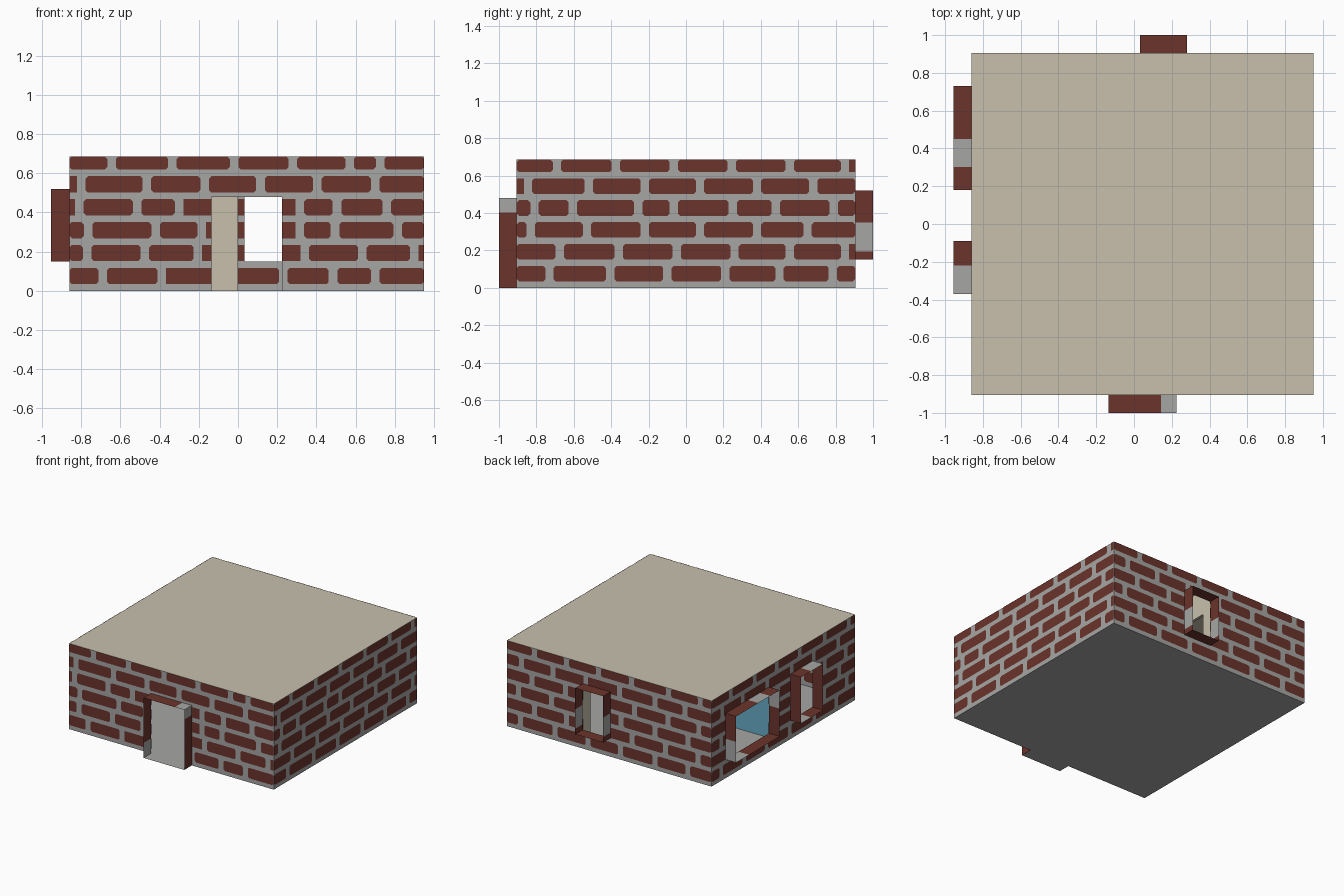
import bpy, random

if "Cube" in bpy.data.objects:
    bpy.data.objects.remove(bpy.data.objects["Cube"])

random.seed(4)
X0, X1, Y0, Y1, H = -0.86, 0.95, -0.905, 0.905, 0.685


def material(name, rgb):
    m = bpy.data.materials.new(name)
    m.diffuse_color = (*rgb, 1)
    m.use_nodes = True
    m.node_tree.nodes["Principled BSDF"].inputs["Base Color"].default_value = m.diffuse_color
    return m


RED, GREY, BEIGE, BLUE = 0, 1, 2, 3
MATS = [material("brick red", (0.147, 0.034, 0.025)),
        material("mortar grey", (0.38, 0.38, 0.375)),
        material("plaster beige", (0.578, 0.527, 0.423)),
        material("room blue", (0.14, 0.41, 0.58))]


def part(name, polys):
    """Object from a list of (corner points, colour)."""
    verts, faces = [], []
    for pts, _ in polys:
        faces.append(range(len(verts), len(verts) + len(pts)))
        verts += pts
    me = bpy.data.meshes.new(name)
    me.from_pydata(verts, [], [list(f) for f in faces])
    for m in MATS:
        me.materials.append(m)
    for p, (_, c) in zip(me.polygons, polys):
        p.material_index = c
    ob = bpy.data.objects.new(name, me)
    bpy.context.collection.objects.link(ob)
    return ob


def subtract(rect, hole):
    """Rectangle (u0, u1, z0, z1) minus a hole, as up to four rectangles."""
    a, b, c, d = rect
    e, f, g, h = max(a, hole[0]), min(b, hole[1]), max(c, hole[2]), min(d, hole[3])
    if e >= f or g >= h:
        return [rect]
    out = [(a, e, c, d), (f, b, c, d), (e, f, c, g), (e, f, h, d)]
    return [r for r in out if r[1] - r[0] > 1e-4 and r[3] - r[2] > 1e-4]


def cut_all(rect, holes):
    rects = [rect]
    for h in holes:
        rects = [p for r in rects for p in subtract(r, h)]
    return rects


def outline(r, ch=0.0):
    a, b, c, d = r
    if not ch:
        return [(a, c), (b, c), (b, d), (a, d)]
    return [(a + ch, c), (b - ch, c), (b, c + ch), (b, d - ch),
            (b - ch, d), (a + ch, d), (a, d - ch), (a, c + ch)]


def place(axis, w, pts):
    return [(u, w, z) if axis == 'y' else (w, u, z) for u, z in pts]


def joints(u0, u1):
    """Running bond with slightly uneven joints, six courses."""
    rows = []
    for i in range(6):
        u = u0 + (0.10 if i % 2 else 0.22)
        row = []
        while u < u1 - 0.04:
            row.append(u + random.uniform(-0.02, 0.02))
            u += 0.295
        rows.append(row)
    return rows


def brick_wall(name, axis, w, u0, u1, holes, rows):
    polys = [(place(axis, w, outline(r)), GREY)
             for r in cut_all((u0, u1, 0, H), holes)]
    for i, row in enumerate(rows):
        z0 = 0.034 + 0.117 * i
        z1 = min(z0 + 0.083, H)
        ends = [u0 - 0.022] + row + [u1 + 0.022]
        for a, b in zip(ends, ends[1:]):
            full = (a + 0.022, b - 0.022, z0, z1)
            pieces = cut_all(full, holes)
            for r in pieces:
                whole = r == full and full[1] - full[0] > 0.05
                pts = outline(r, 0.012 if whole else 0)
                for off in (0.002, -0.002):      # bricks show on both sides
                    polys.append((place(axis, w + off, pts), RED))
    return part(name, polys)


# openings as (u0, u1, z0, z1)
door = (-0.135, 0.225, 0.0, 0.48)
back_window = (0.033, 0.28, 0.15, 0.52)
big_window = (0.18, 0.73, 0.15, 0.52)
small_window = (-0.37, -0.09, 0.15, 0.52)

# joint positions of the front and right courses
front_rows = [[-0.69, -0.39, -0.09, 0.23, 0.485, 0.70],
              [-0.77, -0.475, -0.205, 0.34, 0.635, 0.90],
              [-0.765, -0.42, -0.185, 0.315, 0.495, 0.815],
              [-0.81, -0.515, -0.30, 0.315, 0.505, 0.76],
              [-0.80, -0.465, -0.17, 0.115, 0.405, 0.70],
              [-0.645, -0.335, -0.02, 0.28, 0.57, 0.725]]
right_rows = [[-0.73, -0.405, -0.10, 0.21, 0.50, 0.785],
              [-0.675, -0.36, -0.05, 0.26, 0.555, 0.85],
              [-0.83, -0.53, -0.22, 0.075, 0.38, 0.65],
              [-0.81, -0.605, -0.255, -0.065, 0.25, 0.48, 0.79],
              [-0.845, -0.52, -0.22, 0.075, 0.38, 0.68],
              [-0.69, -0.375, -0.065, 0.245, 0.555, 0.85]]

brick_wall("front_wall", 'y', Y0, X0, X1, [door], front_rows)
brick_wall("right_wall", 'x', X1, Y0, Y1, [], right_rows)
brick_wall("back_wall", 'y', Y1, X0, X1, [back_window], joints(X0, X1))
brick_wall("left_wall", 'x', X0, Y0, Y1, [big_window, small_window], joints(Y0, Y1))


def surround(name, axis, w0, w1, opening, low, high, top, bottom):
    """Thin projecting frame; each side is a list of (end fraction, colour)."""
    a, b, c, d = opening
    sides = [((a, c), (a, d), low), ((b, c), (b, d), high),
             ((a, d), (b, d), top), ((a, c), (b, c), bottom)]
    polys = []
    for p, q, bands in sides:
        t0 = 0.0
        for t1, col in bands:
            e = [tuple(p[k] + (q[k] - p[k]) * t for k in (0, 1)) for t in (t0, t1)]
            polys.append((place(axis, w0, e) + place(axis, w1, e[::-1]), col))
            t0 = t1
    return part(name, polys)


plain = [(1, RED)]
surround("door_surround", 'y', Y0, -1.0, door,
         [(0.25, GREY), (1, RED)], [(0.84, RED), (1, GREY)],
         [(0.77, RED), (1, GREY)], [(1, GREY)])
surround("back_window_surround", 'y', Y1, 1.0, back_window,
         [(0.12, RED), (0.54, GREY), (1, RED)], [(0.12, RED), (0.54, GREY), (1, RED)],
         plain, plain)
surround("big_window_surround", 'x', X0, -0.955, big_window,
         [(0.6, RED), (1, GREY)], [(0.45, GREY), (1, RED)],
         [(0.22, RED), (0.49, GREY), (1, RED)], [(0.7, RED), (1, GREY)])
surround("small_window_surround", 'x', X0, -0.955, small_window,
         plain, plain, [(0.54, GREY), (1, RED)], [(0.54, RED), (1, GREY)])


# roof and floor sheets
def flat(x0, x1, y0, y1, z):
    return [(x0, y0, z), (x1, y0, z), (x1, y1, z), (x0, y1, z)]


part("roof", [(flat(X0, X1, Y0, Y1, H), BEIGE)])
part("floor", [(flat(X0, X1, Y0, Y1, 0), GREY),
               (flat(door[0], door[1], -1.0, Y0, 0), GREY)])


# inner partitions, two faces each, with doorways off the corridor
def partition(name, axis, w0, w1, u0, u1, holes, c0, c1):
    polys = []
    for r in cut_all((u0, u1, 0, H - 0.003), holes):
        polys.append((place(axis, w0, outline(r)), c0))
        polys.append((place(axis, w1, outline(r)), c1))
    for a, b, c, d in holes:
        for p, q in (((a, c), (a, d)), ((b, c), (b, d)), ((a, d), (b, d))):
            polys.append((place(axis, w0, [p, q]) + place(axis, w1, [q, p]), BEIGE))
    if axis == 'x':      # closed front end
        polys.append(([(w0, u0, 0), (w1, u0, 0), (w1, u0, H - 0.003), (w0, u0, H - 0.003)], BEIGE))
    return part(name, polys)


doorway = (0.45, 0.78, 0.0, 0.48)
e = 0.004
partition("corridor_left_wall", 'x', -0.02, 0.0, -0.04, Y1 - e, [doorway], BLUE, BEIGE)
partition("corridor_right_wall", 'x', 0.30, 0.32, -0.04, Y1 - e, [doorway], BEIGE, BEIGE)
partition("left_cross_wall", 'y', -0.04, -0.02, X0 + e, -0.02, [], BEIGE, BLUE)
partition("right_cross_wall", 'y', -0.04, -0.02, 0.32, X1 - e, [], BEIGE, BEIGE)
